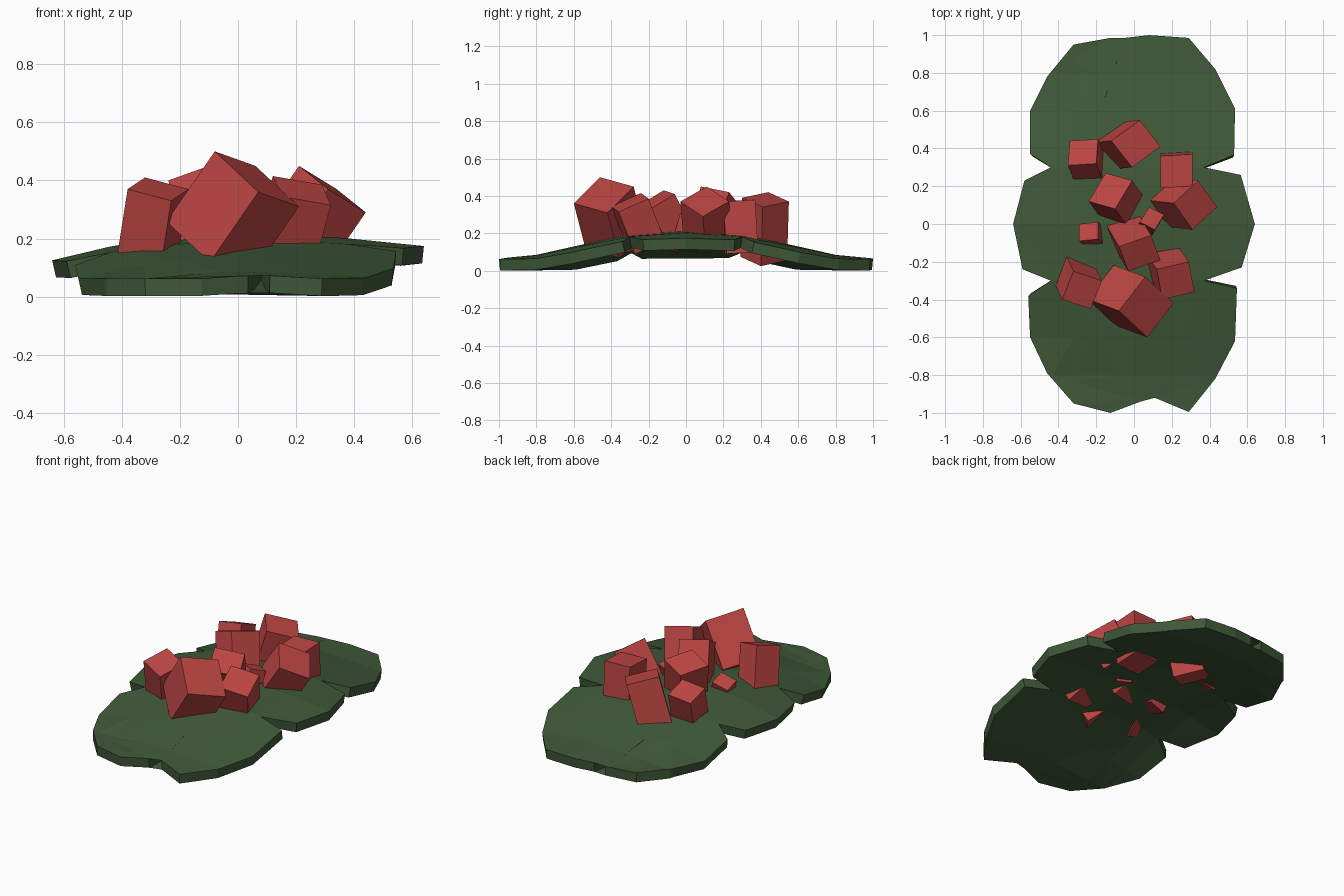
import bpy, bmesh
from mathutils import Vector

if "Cube" in bpy.data.objects:
    bpy.data.objects.remove(bpy.data.objects["Cube"])


def material(name, color):
    m = bpy.data.materials.new(name)
    m.diffuse_color = (*color, 1)
    m.use_nodes = True
    m.node_tree.nodes["Principled BSDF"].inputs["Base Color"].default_value = m.diffuse_color
    return m


def add_object(name, bm, mat):
    me = bpy.data.meshes.new(name)
    bm.to_mesh(me)
    bm.free()
    me.materials.append(mat)
    ob = bpy.data.objects.new(name, me)
    bpy.context.collection.objects.link(ob)
    return ob


green = material("leaf_green", (0.05, 0.1, 0.04))
red = material("chunk_red", (0.5, 0.06, 0.055))

# Leaf plate: notched outline, counter-clockwise from the front notch
outline = [(.08, -.66), (.11, -.92), (.29, -.995), (.43, -.82), (.535, -.62),
           (.545, -.34), (.37, -.30), (.57, -.23), (.64, 0), (.565, .26),
           (.37, .30), (.53, .365), (.535, .61), (.43, .82), (.29, .985),
           (.08, 1), (-.05, .985), (-.16, .65), (-.125, .985), (-.32, .95),
           (-.46, .78), (-.55, .60), (-.55, .37), (-.44, .30), (-.58, .23),
           (-.64, 0), (-.59, -.24), (-.44, -.30), (-.56, -.38), (-.55, -.60),
           (-.46, -.79), (-.32, -.95), (-.125, -1), (.035, -.94)]


def leaf_height(x, y):
    # Arched lengthwise, drooping a little more on the left
    pts = [(0, .215), (.3, .195), (.6, .13), (.8, .085), (1.01, .065)]
    y = abs(y)
    for (y0, z0), (y1, z1) in zip(pts, pts[1:]):
        if y <= y1:
            z = z0 + (z1 - z0) * (y - y0) / (y1 - y0)
            break
    return max(.062, z - x * x * (.1 if x > 0 else .22))


bm = bmesh.new()
bm.faces.new([bm.verts.new((x, y, 0)) for x, y in outline])
bmesh.ops.triangulate(bm, faces=bm.faces[:])
cuts = [((0, y, 0), (0, 1, 0)) for y in (-.8, -.6, -.3, 0, .3, .6, .8)]
cuts += [((x, 0, 0), (1, 0, 0)) for x in (-.32, 0, .32)]
for co, no in cuts:
    bmesh.ops.bisect_plane(bm, geom=bm.verts[:] + bm.edges[:] + bm.faces[:],
                           dist=1e-4, plane_co=co, plane_no=no)
for v in bm.verts:
    v.co.z = leaf_height(v.co.x, v.co.y)
bmesh.ops.triangulate(bm, faces=bm.faces[:])
for f in bm.faces:
    if f.normal.z < 0:
        f.normal_flip()
leaf = add_object("leaf_plate", bm, green)
mod = leaf.modifiers.new("thickness", "SOLIDIFY")
mod.thickness = .06
mod.offset = -1

# Tilted chunks: top corner, two top edges, depth
chunks = [
    ((-.08, -.46, .50), (.15, -.14, -.14), (.14, .18, -.05), .30),
    ((-.12, .44, .42), (.15, .11, -.05), (.11, -.14, -.03), .33),
    ((-.34, .44, .31), (.15, .01, .02), (-.01, -.13, .05), .24),
    ((-.15, .27, .37), (.14, -.04, .05), (-.09, -.15, .03), .25),
    ((.21, .11, .45), (.10, -.14, -.08), (.13, .12, -.08), .22),
    ((.08, .09, .28), (.08, -.04, 0), (-.05, -.08, .03), .15),
    ((-.08, -.12, .43), (.17, .06, -.02), (.05, -.13, -.08), .25),
    ((-.32, -.25, .41), (.15, -.05, -.04), (-.06, -.15, -.04), .26),
    ((.12, -.24, .415), (.17, .04, -.03), (.03, -.16, -.07), .25),
    ((.14, .36, .38), (.17, .01, 0), (0, -.17, -.01), .28),
    ((-.29, 0, .21), (.10, .01, .03), (0, -.09, .03), .13),
]
for n, (corner, e1, e2, depth) in enumerate(chunks, 1):
    a, b = Vector(e1), Vector(e2)
    c = a.cross(b).normalized() * depth
    if c.z > 0:
        c = -c
    bm = bmesh.new()
    bmesh.ops.create_cube(bm, size=1)
    for v in bm.verts:
        p = v.co + Vector((.5, .5, .5))
        v.co = Vector(corner) + a * p.x + b * p.y + c * p.z
    bmesh.ops.recalc_face_normals(bm, faces=bm.faces[:])
    add_object(f"chunk_{n:02d}", bm, red)
